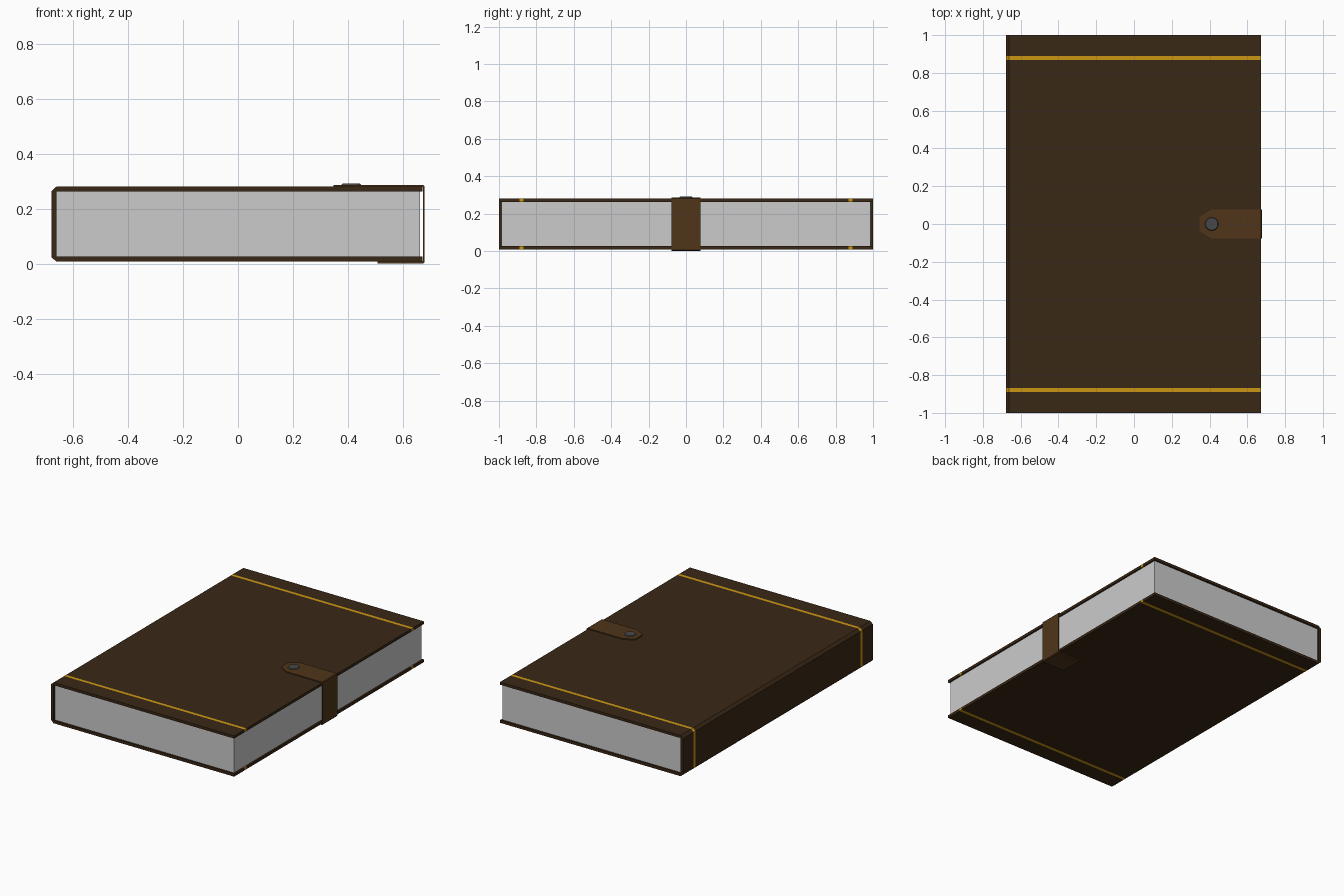
import bpy
import bmesh

if "Cube" in bpy.data.objects:
    bpy.data.objects.remove(bpy.data.objects["Cube"])


def material(name, rgb):
    m = bpy.data.materials.new(name)
    m.diffuse_color = (*rgb, 1)
    m.use_nodes = True
    m.node_tree.nodes["Principled BSDF"].inputs["Base Color"].default_value = m.diffuse_color
    return m


leather = material("dark_leather", (0.042, 0.021, 0.008))
gold = material("gold", (0.6, 0.31, 0.006))
strap_brown = material("strap_leather", (0.08, 0.036, 0.010))
steel = material("steel", (0.065, 0.065, 0.065))


def shell(name, outer, inner, stations, mats, widths=None, gold_spans=()):
    """Thick open strip in the xz plane, swept through the y stations."""
    n = len(outer)
    widths = widths or [1] * n
    bm = bmesh.new()
    loop = [(p, w) for p, w in zip(outer, widths)]
    loop += [(p, w) for p, w in zip(inner[::-1], widths[::-1])]
    rings = [[bm.verts.new((p[0], y * w, p[1])) for p, w in loop] for y in stations]
    k = 2 * n
    for s in range(len(stations) - 1):
        for i in range(k):
            j = (i + 1) % k
            f = bm.faces.new((rings[s][i], rings[s][j], rings[s + 1][j], rings[s + 1][i]))
            f.material_index = 1 if s in gold_spans else 0
    for r in (rings[0], rings[-1]):
        for i in range(n - 1):
            bm.faces.new((r[i], r[i + 1], r[k - 2 - i], r[k - 1 - i]))
    bmesh.ops.recalc_face_normals(bm, faces=bm.faces)
    me = bpy.data.meshes.new(name)
    bm.to_mesh(me)
    bm.free()
    for m in mats:
        me.materials.append(m)
    ob = bpy.data.objects.new(name, me)
    bpy.context.collection.objects.link(ob)
    return ob


# Cover: two boards and a chamfered spine, with a gold band near each end
shell("cover",
      [(0.67, 0.281), (-0.662, 0.281), (-0.68, 0.265), (-0.68, 0.025), (-0.662, 0.009), (0.67, 0.009)],
      [(0.67, 0.263), (-0.661, 0.263), (-0.662, 0.262), (-0.662, 0.028), (-0.661, 0.027), (0.67, 0.027)],
      [-1, -0.889, -0.868, 0.868, 0.889, 1], [leather, gold], gold_spans=(1, 3))

# Page block
bpy.ops.mesh.primitive_cube_add(size=1, location=(-0.001, 0, 0.145))
pages = bpy.context.object
pages.name = "pages"
pages.scale = (1.321, 1.975, 0.236)

# Closing strap wrapped round the open edge, with a tapered tip on top
shell("strap",
      [(0.345, 0.288), (0.41, 0.288), (0.672, 0.288), (0.677, 0.283),
       (0.677, 0.006), (0.672, 0.001), (0.505, 0.001)],
      [(0.345, 0.281), (0.41, 0.281), (0.669, 0.281), (0.6705, 0.2795),
       (0.6705, 0.0105), (0.669, 0.009), (0.505, 0.009)],
      [-0.077, 0.077], [strap_brown], widths=[0.5, 1, 1, 1, 1, 1, 1])

# Snap button
bpy.ops.mesh.primitive_cone_add(vertices=16, radius1=0.038, radius2=0.032,
                                depth=0.006, location=(0.41, 0, 0.289))
button = bpy.context.object
button.name = "snap_button"
button.data.materials.append(steel)

# Rest the model on the ground
for ob in bpy.context.collection.objects:
    ob.location.z -= 0.001
    ob.location.x += 0.0015
